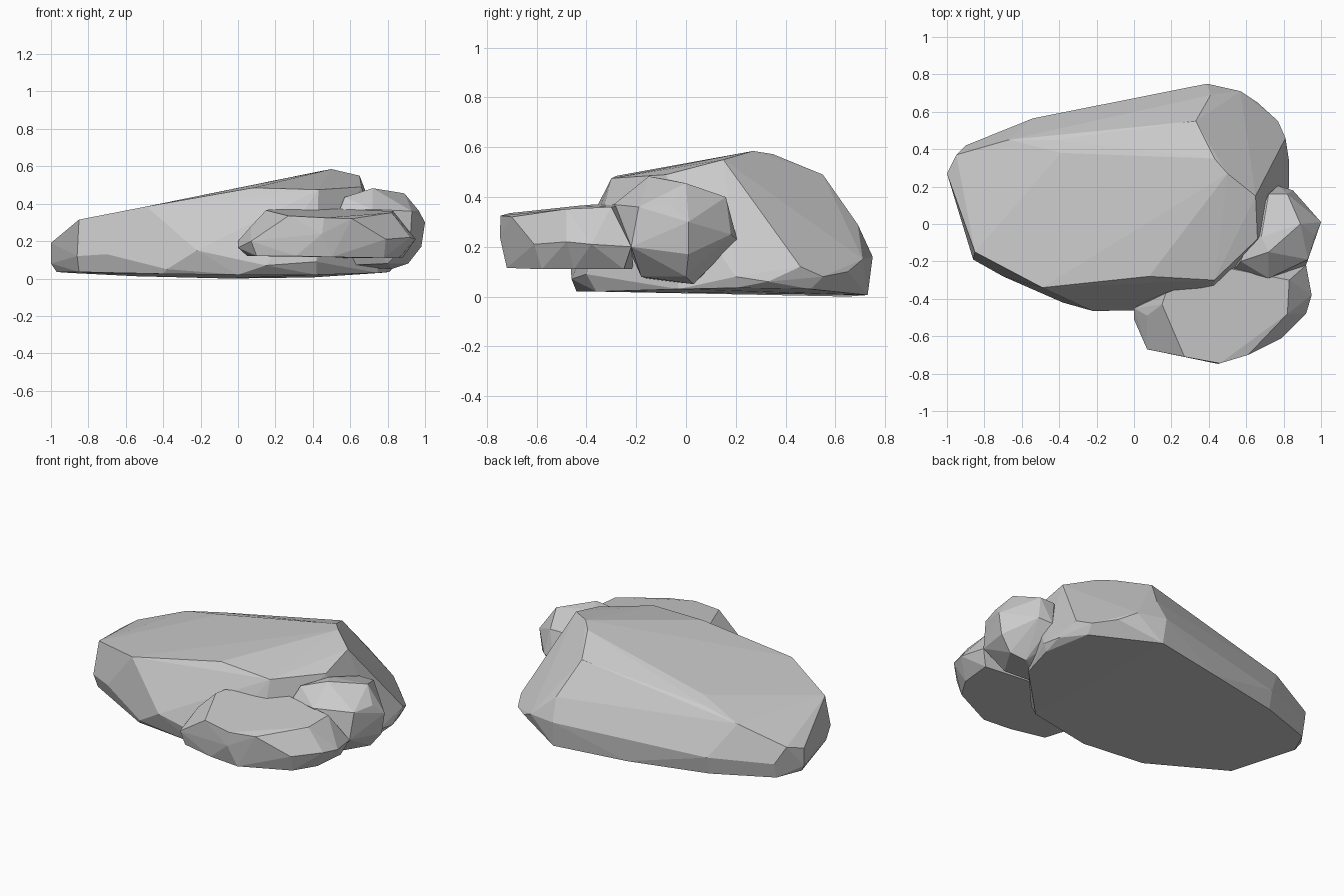
import bpy, bmesh, math


def rock(name, *rings):
    """Flat-faceted boulder: convex hull wrapped around a few contour rings."""
    bm = bmesh.new()
    for ring in rings:
        for p in ring:
            bm.verts.new(p)
    bmesh.ops.convex_hull(bm, input=bm.verts[:])
    loose = [v for v in bm.verts if not v.link_faces]
    bmesh.ops.delete(bm, geom=loose, context='VERTS')
    # merge nearly coplanar triangles into broad chiselled facets
    bmesh.ops.dissolve_limit(bm, angle_limit=math.radians(3),
                             verts=bm.verts[:], edges=bm.edges[:])
    bmesh.ops.recalc_face_normals(bm, faces=bm.faces[:])
    me = bpy.data.meshes.new(name)
    bm.to_mesh(me)
    bm.free()
    ob = bpy.data.objects.new(name, me)
    bpy.context.collection.objects.link(ob)
    return ob


# Large sloping slab: base, waist and crown contours
rock("large_slab",
     [(-.97, .25, .035), (-.85, -.16, .035), (-.4, -.4, .025), (0, -.44, .02),
      (.42, -.36, .02), (.75, -.03, .03), (.81, .2, .035), (.76, .5, .03),
      (.4, .73, .006), (-.05, .65, 0), (-.54, .54, .012), (-.9, .4, .03)],
     [(-1, .27, .08), (-.86, -.19, .12), (-.7, -.28, .13), (-.38, -.42, .05),
      (-.22, -.465, .15), (.15, -.46, .07), (.42, -.4, .09), (.83, .2, .08),
      (.83, .33, .06), (.81, .46, .12), (.77, .55, .08), (.66, .65, .1),
      (.57, .71, .15), (.39, .75, .16), (-.54, .565, .12), (-.9, .42, .12)],
     [(-1, .27, .19), (-.95, .37, .22), (-.67, .45, .32), (-.43, .45, .375),
      (-.39, .38, .4), (.33, .55, .49), (.41, .69, .29), (.43, .35, .572),
      (.5, .27, .585), (.65, .15, .55), (.66, -.08, .49), (.43, -.3, .475),
      (.08, -.28, .485), (-.49, -.34, .385), (-.85, -.15, .315)])

# Flat stone leaning out at the front
rock("front_stone",
     [(.05, -.5, .12), (.1, -.66, .12), (.31, -.71, .12), (.5, -.72, .115),
      (.78, -.58, .11), (.86, -.45, .11), (.88, -.25, .11), (.5, -.21, .11),
      (.15, -.36, .12)],
     [(0, -.45, .2), (0, -.51, .165), (.07, -.67, .2), (.45, -.748, .24),
      (.79, -.61, .21), (.92, -.48, .22), (.95, -.38, .21), (.92, -.22, .2)],
     [(.07, -.49, .28), (.15, -.43, .365), (.17, -.37, .37), (.27, -.71, .335),
      (.46, -.745, .325), (.61, -.7, .32), (.82, -.48, .352), (.83, -.3, .36),
      (.52, -.24, .372)])

# Small upright chunk wedged at the right
rock("right_chunk",
     [(.91, 0, .08), (.82, .03, .05), (.8, -.18, .08), (.55, -.15, .07),
      (.6, 0, .1), (.7, .15, .17)],
     [(1, .01, .3), (.98, .01, .17), (.92, -.22, .2), (.72, -.23, .19),
      (.77, .205, .23), (.85, .18, .25)],
     [(.965, -.06, .365), (.93, -.19, .36), (.72, -.29, .37), (.54, -.24, .36),
      (.57, -.2, .435), (.72, -.15, .483), (.68, -.07, .47), (.89, 0, .455),
      (.82, .16, .4), (.72, .16, .4)])
